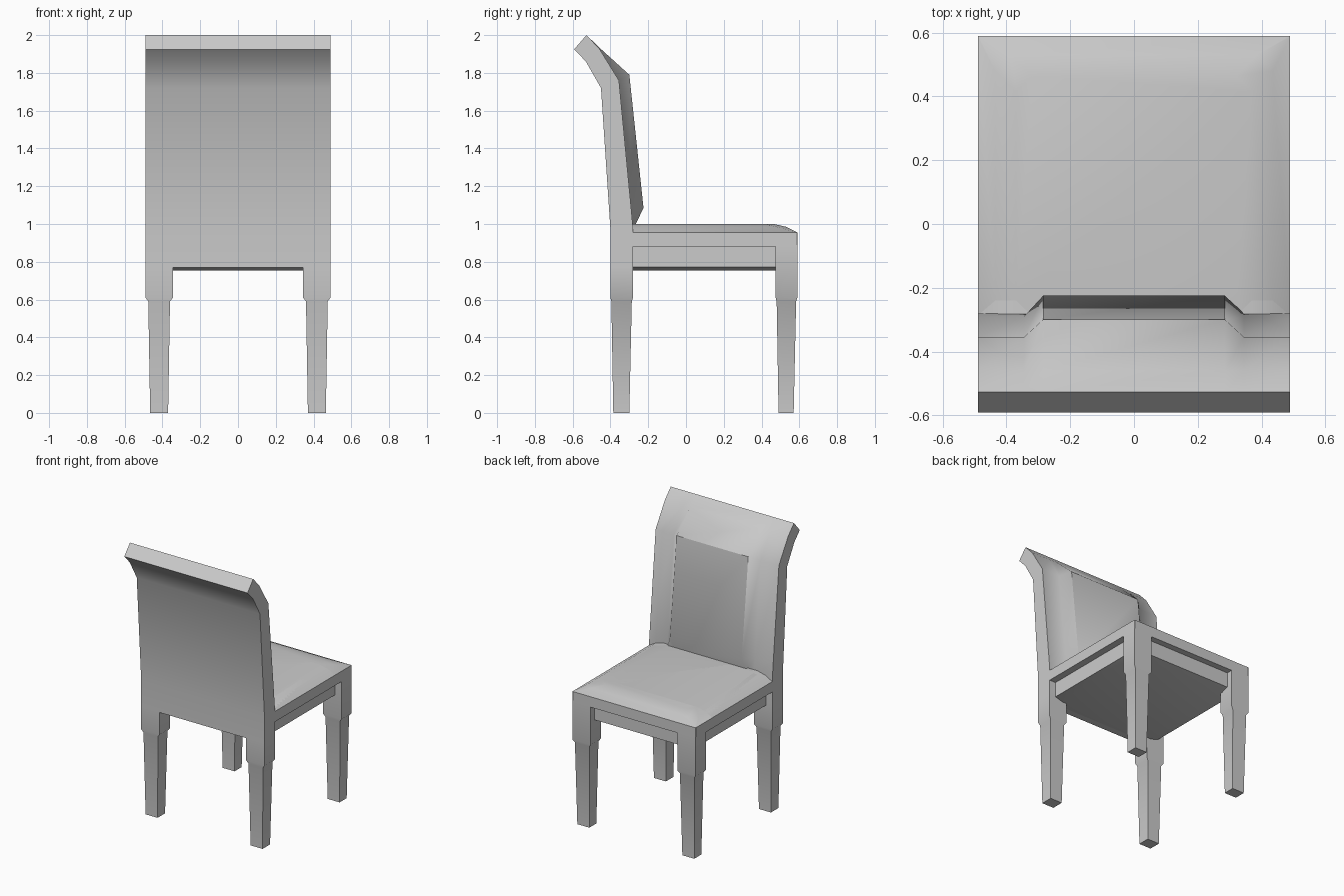
import bpy, bmesh

if "Cube" in bpy.data.objects:
    bpy.data.objects.remove(bpy.data.objects["Cube"])


def loft(name, rings):
    """Skin matching rings of 3D points and cap both ends."""
    bm = bmesh.new()
    vs = [[bm.verts.new(p) for p in ring] for ring in rings]
    n = len(vs[0])
    for a, b in zip(vs, vs[1:]):
        for i in range(n):
            j = (i + 1) % n
            bm.faces.new((a[i], a[j], b[j], b[i]))
    bm.faces.new(vs[0])
    bm.faces.new(vs[-1])
    bmesh.ops.recalc_face_normals(bm, faces=bm.faces[:])
    mesh = bpy.data.meshes.new(name)
    bm.to_mesh(mesh)
    bm.free()
    obj = bpy.data.objects.new(name, mesh)
    bpy.context.collection.objects.link(obj)
    bpy.ops.object.select_all(action='DESELECT')
    obj.select_set(True)
    bpy.context.view_layer.objects.active = obj
    bpy.ops.object.shade_smooth_by_angle(angle=0.65)
    return obj


def rect(x0, x1, y0, y1, z):
    return [(x0, y0, z), (x1, y0, z), (x1, y1, z), (x0, y1, z)]


def rounded(x, y0, y1, c, z):
    """Rectangle with its four corners cut by c."""
    return [(-x + c, y0, z), (x - c, y0, z), (x, y0 + c, z), (x, y1 - c, z),
            (x - c, y1, z), (-x + c, y1, z), (-x, y1 - c, z), (-x, y0 + c, z)]


# Legs: stepped at the knee, tapering to the floor
def leg(name, side, y0, y1, top):
    secs = [(0.37, 0.465, y0 + 0.015, y1 - 0.02, 0.0),
            (0.36, 0.475, y0 + 0.005, y1 - 0.007, 0.59),
            (0.345, 0.49, y0, y1, 0.61),
            (0.345, 0.49, y0, y1, top)]
    loft(name, [rect(side * a, side * b, c, d, z) for a, b, c, d, z in secs])


for side, word in ((-1, "left"), (1, "right")):
    leg("back_leg_" + word, side, -0.40, -0.28, 0.775)
    leg("front_leg_" + word, side, 0.475, 0.59, 0.89)

# Backrest: curved side profile with a raised cushion in the middle
rear = [(-0.40, 0.77), (-0.40, 0.97), (-0.45, 1.72), (-0.53, 1.86),
        (-0.592, 1.925), (-0.527, 2.0)]
frame = rear + [(-0.46, 1.93), (-0.355, 1.76), (-0.29, 1.08),
                (-0.28, 0.97), (-0.28, 0.77)]
padded = rear + [(-0.46, 1.935), (-0.30, 1.79), (-0.225, 1.085),
                 (-0.28, 0.975), (-0.28, 0.77)]
stations = [(-0.49, frame), (-0.345, frame), (-0.285, padded),
            (0.285, padded), (0.345, frame), (0.49, frame)]
loft("backrest", [[(x, y, z) for y, z in prof] for x, prof in stations])

# Seat cushion: square rim rising through a sloped edge to a flat top
loft("seat", [rounded(0.49, -0.29, 0.59, 0.003, 0.88),
              rounded(0.49, -0.29, 0.59, 0.003, 0.955),
              rounded(0.435, -0.29, 0.53, 0.05, 0.985),
              rounded(0.37, -0.29, 0.465, 0.05, 1.0)])
# Rear seat corners filled up to the backrest
loft("seat_rear", [[(-0.49, y, 0.89), (0.49, y, 0.89), (0.49, y, 0.955),
                    (0.435, y, 0.985), (0.37, y, 1.0), (-0.37, y, 1.0),
                    (-0.435, y, 0.985), (-0.49, y, 0.955)]
                   for y in (-0.30, 0.40)])

# Recessed apron with a slightly dropped underside
loft("apron", [rect(-0.38, 0.38, -0.30, 0.49, 0.755),
               rect(-0.44, 0.44, -0.36, 0.545, 0.772),
               rect(-0.44, 0.44, -0.36, 0.545, 0.885)])
